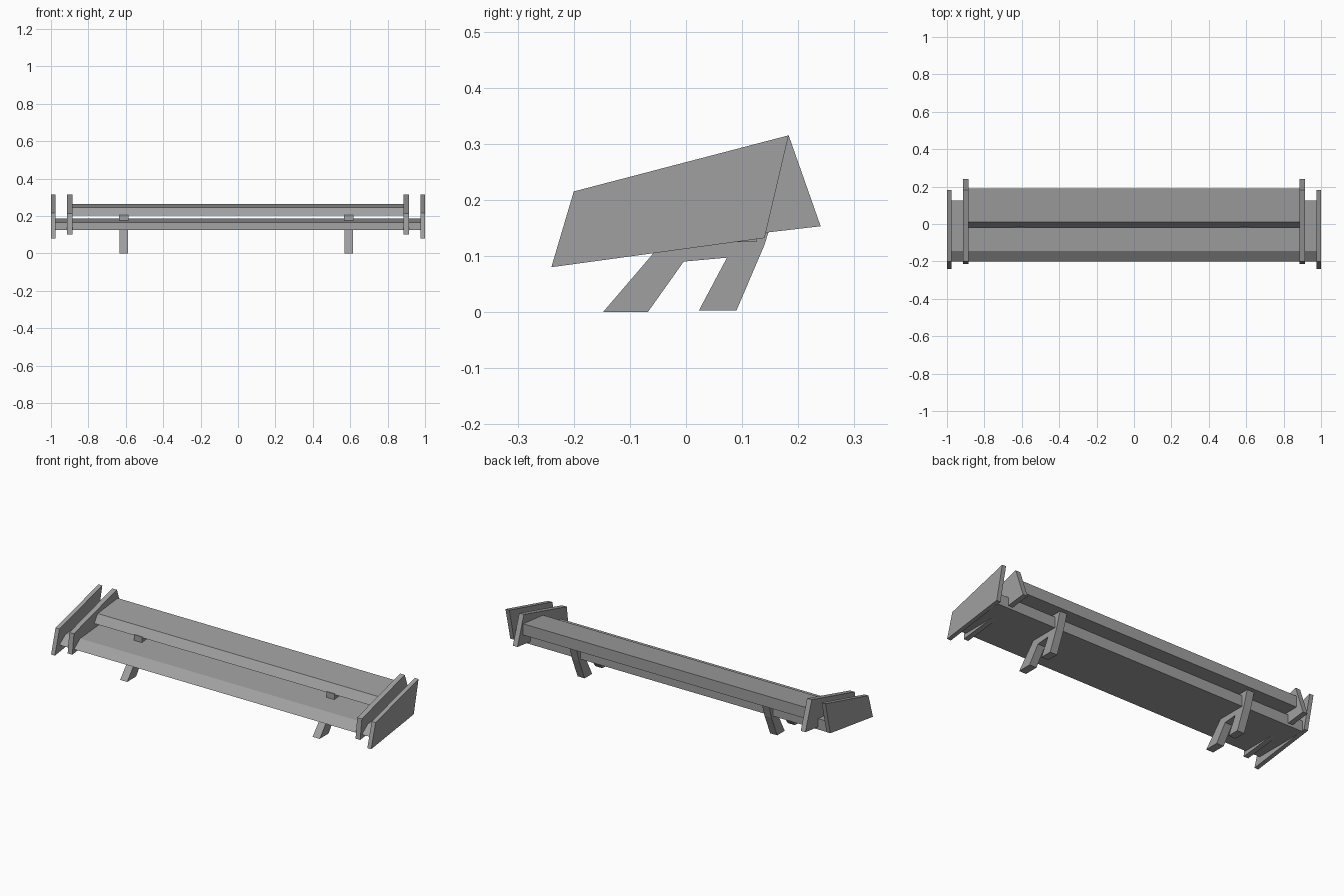
import bpy
import bmesh

cube = bpy.data.objects.get("Cube")
if cube:
    bpy.data.objects.remove(cube, do_unlink=True)

grey = bpy.data.materials.new("mid_grey")
grey.use_nodes = True
colour = (0.35, 0.35, 0.35, 1)
grey.diffuse_color = colour
grey.node_tree.nodes["Principled BSDF"].inputs["Base Color"].default_value = colour


def extrude_x(name, profile, x0, x1):
    """Extrude a (y, z) outline from x0 to x1."""
    bm = bmesh.new()
    face = bm.faces.new([bm.verts.new((x0, y, z)) for y, z in profile])
    new = bmesh.ops.extrude_face_region(bm, geom=[face])["geom"]
    verts = [v for v in new if isinstance(v, bmesh.types.BMVert)]
    bmesh.ops.translate(bm, verts=verts, vec=(x1 - x0, 0, 0))
    bmesh.ops.recalc_face_normals(bm, faces=bm.faces[:])
    mesh = bpy.data.meshes.new(name)
    bm.to_mesh(mesh)
    bm.free()
    mesh.materials.append(grey)
    obj = bpy.data.objects.new(name, mesh)
    bpy.context.scene.collection.objects.link(obj)
    return obj


# Two wing blades with a steep leading edge and a square trailing edge
lower_blade = [(-0.2, 0.125), (-0.145, 0.165), (0.126, 0.186), (0.126, 0.125)]
upper_blade = [(-0.02, 0.202), (0.012, 0.246), (0.19, 0.265), (0.19, 0.202)]
extrude_x("lower_blade", lower_blade, -0.98, 0.98)
extrude_x("upper_blade", upper_blade, -0.89, 0.89)

# Paired end plates
outer_plate = [(-0.24, 0.08), (-0.2, 0.215), (0.183, 0.315), (0.14, 0.132)]
inner_plate = [(-0.215, 0.1), (-0.2, 0.213), (0.183, 0.315), (0.24, 0.153)]
for side, sign in (("left", 1), ("right", -1)):
    extrude_x("outer_plate_" + side, outer_plate, sign * 0.976, sign)
    extrude_x("inner_plate_" + side, inner_plate, sign * 0.885, sign * 0.914)

# Forked supports reaching behind the lower blade to the upper one
support = [(-0.148, 0.0), (-0.068, 0.0), (-0.004, 0.09), (0.073, 0.097),
           (0.023, 0.003), (0.09, 0.003), (0.14, 0.12), (0.168, 0.21),
           (0.09, 0.21), (0.08, 0.14), (-0.028, 0.14)]
spacer = [(-0.022, 0.165), (-0.022, 0.206), (0.1, 0.206), (0.1, 0.165)]
for side, x in (("left", 0.592), ("right", -0.611)):
    extrude_x("support_" + side, support, x - 0.022, x + 0.022)
    extrude_x("spacer_" + side, spacer, x - 0.025, x + 0.025)
